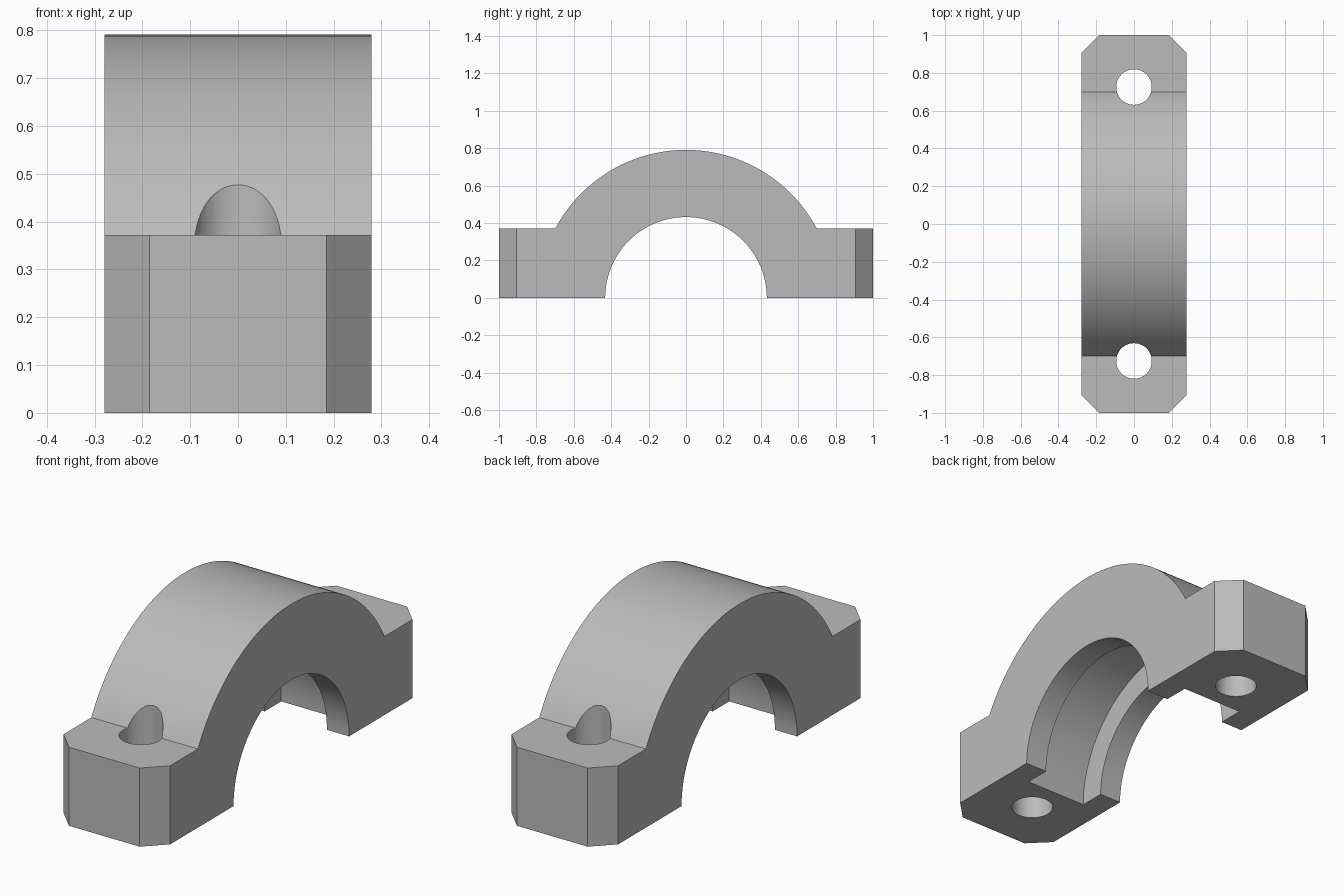
import bpy, bmesh
from math import sin, cos, pi, asin, radians

HALF_W, OUTER_R, BORE_R, GROOVE_R = 0.279, 0.791, 0.432, 0.556
FOOT_Z, CHAMFER = 0.372, 0.094
GROOVE_W, HOLE_R, HOLE_Y = 0.326, 0.094, 0.725

if "Cube" in bpy.data.objects:
    bpy.data.objects.remove(bpy.data.objects["Cube"], do_unlink=True)

grey = bpy.data.materials.new("plain grey")
grey.use_nodes = True
grey.diffuse_color = (0.5, 0.5, 0.5, 1)
grey.node_tree.nodes["Principled BSDF"].inputs["Base Color"].default_value = grey.diffuse_color


def arc(radius, start, end, steps):
    """Points (y, z) on a circle about the bore axis."""
    angles = [start + (end - start) * i / steps for i in range(steps + 1)]
    return [(radius * cos(a), radius * sin(a)) for a in angles]


# Cap body: arch and feet as one profile, extruded across the width
foot_angle = asin(FOOT_Z / OUTER_R)
profile = [(1, 0), (1, FOOT_Z)]
profile += arc(OUTER_R, foot_angle, pi - foot_angle, 72)
profile += [(-1, FOOT_Z), (-1, 0)]
profile += arc(BORE_R, pi, 0, 72)

bm = bmesh.new()
face = bm.faces.new([bm.verts.new((-HALF_W, y, z)) for y, z in profile])
extruded = bmesh.ops.extrude_face_region(bm, geom=[face])["geom"]
moved = [g for g in extruded if isinstance(g, bmesh.types.BMVert)]
bmesh.ops.translate(bm, verts=moved, vec=(2 * HALF_W, 0, 0))

# Chamfered upright corners of the feet
corners = [e for e in bm.edges
           if all(abs(v.co.y) > 0.99 for v in e.verts)
           and abs(e.verts[0].co.z - e.verts[1].co.z) > 0.1]
bmesh.ops.bevel(bm, geom=corners, offset=CHAMFER, offset_type='OFFSET',
                segments=1, affect='EDGES')
bmesh.ops.recalc_face_normals(bm, faces=bm.faces[:])
mesh = bpy.data.meshes.new("bearing_cap")
bm.to_mesh(mesh)
bm.free()
mesh.materials.append(grey)
cap = bpy.data.objects.new("bearing_cap", mesh)
bpy.context.collection.objects.link(cap)


def cut(name, radius, depth, location, rotation, sides):
    """Cut a round hole out of the cap."""
    bpy.ops.mesh.primitive_cylinder_add(vertices=sides, radius=radius, depth=depth,
                                        location=location, rotation=rotation)
    cutter = bpy.context.object
    cutter.name = name
    cutter.hide_render = True
    cutter.data.materials.append(grey)
    mod = cap.modifiers.new(name, 'BOOLEAN')
    mod.operation, mod.solver, mod.object = 'DIFFERENCE', 'EXACT', cutter
    bpy.context.view_layer.objects.active = cap
    bpy.ops.object.modifier_apply(modifier=name)
    bpy.data.objects.remove(cutter, do_unlink=True)


# Groove inside the bore, then a bolt hole through each foot
cut("bore_groove", GROOVE_R, GROOVE_W, (0, 0, 0), (0, pi / 2, 0), 144)
for side, name in ((-1, "front_bolt_hole"), (1, "back_bolt_hole")):
    cut(name, HOLE_R, 3, (0, side * HOLE_Y, 0), (0, 0, 0), 64)

# Smooth curved surfaces with crisp edges
bpy.ops.object.select_all(action='DESELECT')
cap.select_set(True)
bpy.context.view_layer.objects.active = cap
bpy.ops.object.shade_smooth_by_angle(angle=radians(25))
